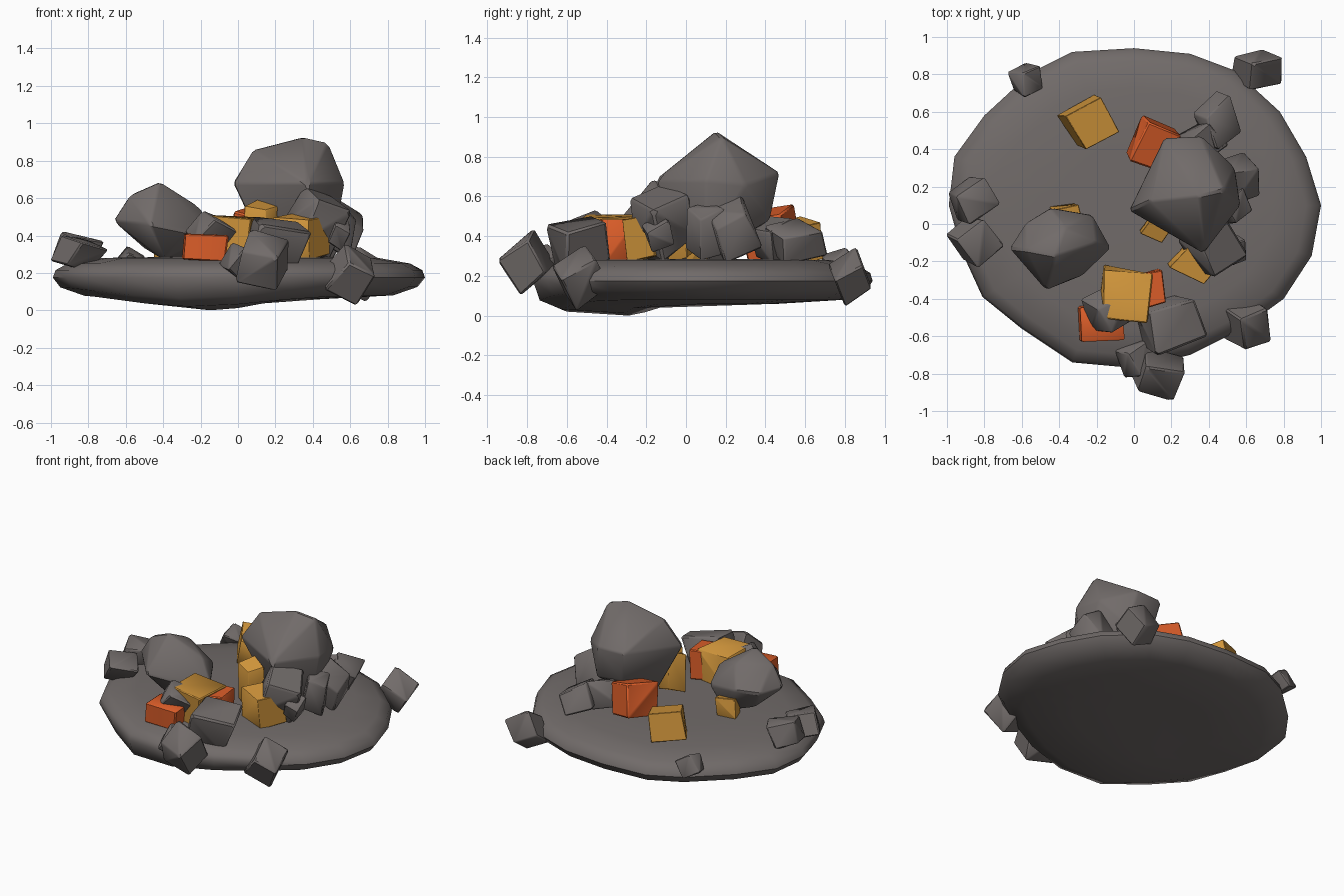
import bpy
import bmesh
import math
import random
from mathutils import Euler, Vector

random.seed(7)

default_cube = bpy.data.objects.get("Cube")
if default_cube:
    bpy.data.objects.remove(default_cube, do_unlink=True)


def make_material(name, colour):
    material = bpy.data.materials.new(name)
    material.use_nodes = True
    material.diffuse_color = (*colour, 1)
    shader = next(n for n in material.node_tree.nodes if n.type == "BSDF_PRINCIPLED")
    shader.inputs["Base Color"].default_value = (*colour, 1)
    shader.inputs["Roughness"].default_value = 0.9
    return material


STONE = make_material("grey stone", (0.165, 0.147, 0.142))
GOLD = make_material("golden ore", (0.65, 0.31, 0.045))
ORANGE = make_material("orange ore", (0.71, 0.11, 0.022))


def finish(shape, name, material, angle):
    bmesh.ops.recalc_face_normals(shape, faces=shape.faces[:])
    mesh = bpy.data.meshes.new(name)
    shape.to_mesh(mesh)
    shape.free()
    mesh.materials.append(material)
    item = bpy.data.objects.new(name, mesh)
    bpy.context.collection.objects.link(item)
    bpy.ops.object.select_all(action="DESELECT")
    item.select_set(True)
    bpy.context.view_layer.objects.active = item
    bpy.ops.object.shade_smooth_by_angle(angle=math.radians(angle))


def chipped_hull(corners, flatten, chip):
    """Faceted solid wrapped around corner points, with its edges bevelled."""
    shape = bmesh.new()
    for corner in corners:
        shape.verts.new(corner)
    bmesh.ops.convex_hull(shape, input=shape.verts[:])
    loose = [vert for vert in shape.verts if not vert.link_faces]
    bmesh.ops.delete(shape, geom=loose, context="VERTS")
    bmesh.ops.dissolve_limit(shape, angle_limit=math.radians(flatten),
                             verts=shape.verts[:], edges=shape.edges[:])
    bmesh.ops.bevel(shape, geom=shape.edges[:], offset=chip, segments=1,
                    affect="EDGES", clamp_overlap=True)
    return shape


def block(name, material, x_span, y_span, z_span, tilt, roughness=0.2, chip=0.1):
    """Uneven chipped cube, tilted, occupying the given spans."""
    turn = Euler([math.radians(a) for a in tilt]).to_matrix()
    corners = []
    for x in (-1, 1):
        for y in (-1, 1):
            for z in (-1, 1):
                warp = Vector([random.uniform(-roughness, roughness) for _ in range(3)])
                corners.append(turn @ (Vector((x, y, z)) + warp))
    shape = chipped_hull(corners, 6, chip)
    for axis, (low, high) in enumerate((x_span, y_span, z_span)):
        values = [vert.co[axis] for vert in shape.verts]
        start, length = min(values), max(values) - min(values)
        for vert in shape.verts:
            vert.co[axis] = low + (vert.co[axis] - start) / length * (high - low)
    finish(shape, name, material, 40)


def boulder(name, corners):
    finish(chipped_hull(corners, 14, 0.012), name, STONE, 35)


# Ground slab: one uneven outline, lofted through rings of scale and height
outline = [(1, 0.1), (0.92, 0.36), (0.78, 0.6), (0.54, 0.82), (0.3, 0.91),
           (0, 0.94), (-0.33, 0.92), (-0.55, 0.81), (-0.8, 0.58), (-0.96, 0.36),
           (-0.99, 0.1), (-0.92, -0.15), (-0.81, -0.39), (-0.6, -0.56),
           (-0.33, -0.74), (0, -0.77), (0.3, -0.7), (0.58, -0.56),
           (0.8, -0.4), (0.95, -0.17)]
rings = [(0.4, 0.285), (0.75, 0.28), (0.92, 0.25), (0.985, 0.215),
         (1, 0.175), (0.96, 0.125), (0.83, 0.08), (0.45, 0.06)]
slab = bmesh.new()
loops = []
for index, (scale, height) in enumerate(rings):
    loop = []
    for x, y in outline:
        sag = 0
        if index > 4:
            # The underside hangs lowest beneath the front
            sag = 0.065 * math.exp(-((x + 0.25) ** 2 + (y + 0.6) ** 2) / 0.3)
        loop.append(slab.verts.new((x * scale, 0.08 + (y - 0.08) * scale,
                                    height - sag)))
    loops.append(loop)
count = len(outline)
for upper, lower in zip(loops, loops[1:]):
    for i in range(count):
        j = (i + 1) % count
        slab.faces.new((upper[i], upper[j], lower[j], lower[i]))
slab.faces.new(loops[0])
slab.faces.new(reversed(loops[-1]))
finish(slab, "ground_slab", STONE, 50)

# Two dominant boulders
boulder("main_boulder", [
    (0.08, 0.12, 0.86), (0.35, 0.15, 0.93), (0.48, 0.18, 0.9),
    (0.57, 0.1, 0.68), (-0.03, 0.07, 0.68), (0.37, -0.16, 0.68),
    (0.16, 0.46, 0.72), (0.36, 0.47, 0.72), (0.54, 0.3, 0.66),
    (0.01, 0.1, 0.58), (0.36, -0.08, 0.5), (0.5, 0.1, 0.3),
    (0.15, 0.15, 0.3), (0.2, 0.42, 0.5), (0.4, 0.42, 0.48)])
boulder("left_boulder", [
    (-0.42, -0.17, 0.69), (-0.58, -0.14, 0.62), (-0.2, -0.1, 0.55),
    (-0.37, -0.02, 0.62), (-0.45, 0.09, 0.48), (-0.22, 0.05, 0.45),
    (-0.12, -0.13, 0.4), (-0.27, -0.28, 0.42), (-0.47, -0.36, 0.46),
    (-0.67, -0.13, 0.48), (-0.58, 0.01, 0.46), (-0.4, -0.2, 0.27),
    (-0.3, 0, 0.27), (-0.5, -0.05, 0.33)])

# Stones piled beside the main boulder
block("pile_stone_front", STONE, (0.24, 0.6), (-0.28, 0.04), (0.28, 0.66), (25, 20, 35))
block("pile_stone_middle", STONE, (0.45, 0.63), (0, 0.2), (0.28, 0.57), (10, 15, 30))
block("pile_stone_rear", STONE, (0.42, 0.67), (0.1, 0.38), (0.27, 0.6), (25, 25, 15))
block("pile_stone_back", STONE, (0.32, 0.57), (0.4, 0.71), (0.26, 0.49), (15, 20, 30))
block("pile_stone_inner", STONE, (0.2, 0.5), (0.32, 0.54), (0.26, 0.5), (20, 10, 40))
block("pile_sliver", STONE, (0.48, 0.6), (-0.22, -0.06), (0.32, 0.5), (20, 25, 10))

# Stones clustered at the front
block("front_stone_large", STONE, (0.01, 0.39), (-0.7, -0.38), (0.2, 0.5), (15, 15, 20))
block("front_stone_upper", STONE, (-0.28, 0), (-0.58, -0.33), (0.3, 0.53), (30, 25, 30))
block("front_stone_edge", STONE, (-0.01, 0.27), (-0.94, -0.66), (0.11, 0.43), (35, 10, -12))
block("front_stone_chip", STONE, (-0.1, 0.13), (-0.82, -0.62), (0.13, 0.36), (20, 30, 35))

# Stones scattered around the rim
block("rim_stone_front_left", STONE, (0.46, 0.73), (-0.67, -0.39), (0.03, 0.35), (35, 25, 25))
block("rim_stone_back_left", STONE, (0.52, 0.79), (0.72, 0.93), (0.05, 0.34), (30, 30, 15))
block("rim_stone_back_right", STONE, (-0.67, -0.49), (0.68, 0.86), (0.17, 0.34), (20, 30, 20))
block("rim_stone_right_rear", STONE, (-0.99, -0.72), (0, 0.25), (0.21, 0.42), (15, 15, 30))
block("rim_stone_right_front", STONE, (-1, -0.7), (-0.23, 0.04), (0.21, 0.4), (20, 15, 40))

# Golden ore blocks
block("gold_block_back", GOLD, (-0.41, -0.08), (0.4, 0.69), (0.25, 0.5), (12, 8, 30), 0.15, 0.03)
block("gold_block_right", GOLD, (-0.45, -0.27), (-0.03, 0.11), (0.25, 0.41), (10, 5, 15), 0.1, 0.05)
block("gold_block_centre", GOLD, (0.03, 0.21), (-0.1, 0.06), (0.27, 0.59), (5, 5, -30), 0.1, 0.05)
block("gold_block_left", GOLD, (0.18, 0.49), (-0.32, -0.08), (0.27, 0.52), (8, 5, -30), 0.1, 0.03)
block("gold_block_front", GOLD, (-0.19, 0.1), (-0.53, -0.22), (0.27, 0.51), (3, 4, -6), 0.1, 0.05)

# Orange ore blocks
block("orange_block_back", ORANGE, (-0.04, 0.25), (0.27, 0.58), (0.27, 0.56), (8, 12, -22), 0.12, 0.08)
block("orange_block_centre", ORANGE, (0, 0.17), (-0.46, -0.24), (0.27, 0.49), (3, 3, 12), 0.1, 0.06)
block("orange_block_front", ORANGE, (-0.3, -0.05), (-0.63, -0.42), (0.26, 0.41), (2, 3, 6), 0.08, 0.08)
